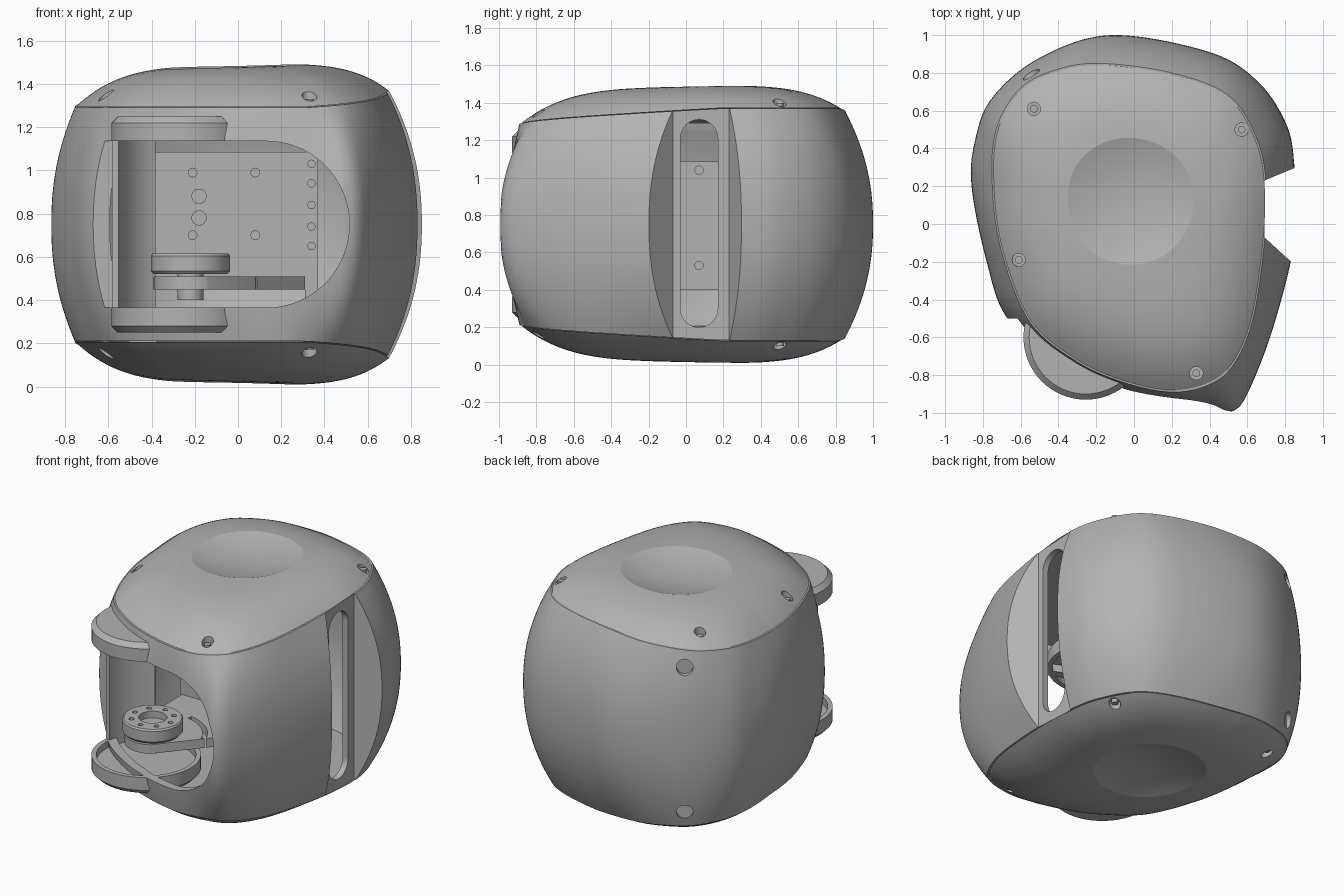
import bpy, bmesh, math
from mathutils import Vector

if "Cube" in bpy.data.objects:
    bpy.data.objects.remove(bpy.data.objects["Cube"])

GREY = (0.45, 0.45, 0.45, 1)
mat = bpy.data.materials.new("matte_grey")
mat.use_nodes = True
mat.diffuse_color = GREY
mat.node_tree.nodes["Principled BSDF"].inputs["Base Color"].default_value = GREY
N, MID = 180, 0.75
ANGLES = [math.tau * i / N for i in range(N)]


# ---------- helpers ----------
def loft(name, rings):
    """Skin closed rings of points and close both ends."""
    bm = bmesh.new()
    loops = [[bm.verts.new(p) for p in ring] for ring in rings]
    n = len(loops[0])
    for a, b in zip(loops, loops[1:]):
        for i in range(n):
            bm.faces.new((a[i], a[(i + 1) % n], b[(i + 1) % n], b[i]))
    bm.faces.new(loops[0][::-1])
    bm.faces.new(loops[-1])
    bmesh.ops.recalc_face_normals(bm, faces=bm.faces)
    me = bpy.data.meshes.new(name)
    bm.to_mesh(me)
    bm.free()
    me.materials.append(mat)
    ob = bpy.data.objects.new(name, me)
    bpy.context.collection.objects.link(ob)
    return ob


def lathe(name, profile, cx, cy, n=64):
    return loft(name, [[(cx + r * math.cos(math.tau * i / n), cy + r * math.sin(math.tau * i / n), z)
                        for i in range(n)] for r, z in profile])


def prism(name, pts, axis, a, b):
    place = {"x": lambda u, v, d: (d, u, v), "y": lambda u, v, d: (u, d, v), "z": lambda u, v, d: (u, v, d)}[axis]
    return loft(name, [[place(u, v, d) for u, v in pts] for d in (a, b)])


def arc(cx, cy, r, start, end, n=24):
    return [(cx + r * math.cos(math.radians(start + (end - start) * i / n)),
             cy + r * math.sin(math.radians(start + (end - start) * i / n))) for i in range(n + 1)]


def circle(cx, cy, r, n=24):
    return arc(cx, cy, r, 0, 360, n)[:-1]


def box(name, x0, x1, y0, y1, z0, z1):
    return prism(name, [(x0, y0), (x1, y0), (x1, y1), (x0, y1)], "z", z0, z1)


def cut(ob, *cutters):
    bpy.context.view_layer.objects.active = ob
    for c in cutters:
        m = ob.modifiers.new("cut", "BOOLEAN")
        m.operation, m.solver, m.object = "DIFFERENCE", "EXACT", c
        bpy.ops.object.modifier_apply(modifier=m.name)
        bpy.data.objects.remove(c)


def smooth(ob, degrees=30):
    bpy.ops.object.select_all(action="DESELECT")
    ob.select_set(True)
    bpy.context.view_layer.objects.active = ob
    bpy.ops.object.shade_smooth_by_angle(angle=math.radians(degrees))


def contour(pts):
    """Radius at every angle of a smooth closed curve through the points."""
    pts = [Vector(p) for p in pts]
    n, dense = len(pts), []
    for i in range(n):
        p0, p1, p2, p3 = (pts[(i + k) % n] for k in (-1, 0, 1, 2))
        for k in range(16):
            t = k / 16
            q = p1 * 2 + (p2 - p0) * t + (p0 * 2 - p1 * 5 + p2 * 4 - p3) * t * t \
                + (p1 * 3 - p0 - p2 * 3 + p3) * t ** 3
            q = q / 2
            dense.append((math.atan2(q.y, q.x) % math.tau, q.length))
    dense.sort()
    dense = [(dense[-1][0] - math.tau, dense[-1][1])] + dense + [(dense[0][0] + math.tau, dense[0][1])]
    out = []
    for a in ANGLES:
        j = next(k for k in range(1, len(dense)) if dense[k][0] >= a)
        (a0, r0), (a1, r1) = dense[j - 1], dense[j]
        out.append(r0 + (r1 - r0) * (a - a0) / max(a1 - a0, 1e-6))
    return out


def seam(x, y):
    return min(0.62, max(0.54, 0.571 + 0.055 * (x + y)))


# ---------- plan outlines ----------
belly = contour([(0.85, 0.3), (0.86, 0.05), (0.83, -0.2), (0.72, -0.6), (0.59, -0.92), (0.51, -0.995),
                 (0.4, -0.975), (0, -0.915), (-0.1, -0.88), (-0.4, -0.73), (-0.67, -0.5), (-0.78, -0.2),
                 (-0.86, 0.2), (-0.84, 0.45), (-0.75, 0.67), (-0.5, 0.88), (-0.12, 1), (0.4, 0.91),
                 (0.66, 0.75), (0.81, 0.52)])
rim = contour([(0.7, 0.2), (0.69, -0.1), (0.63, -0.5), (0.53, -0.74), (0.4, -0.85), (0.2, -0.89),
               (-0.05, -0.84), (-0.3, -0.73), (-0.55, -0.52), (-0.7, -0.15), (-0.75, 0.2), (-0.73, 0.5),
               (-0.6, 0.72), (-0.4, 0.82), (-0.17, 0.85), (0.2, 0.8), (0.5, 0.68), (0.65, 0.45)])


def wall_ring(t, inset=0.0, scale=1.0):
    bulge = max(0, 1 - abs(t) ** 2.2)
    ring = []
    for a, r0, r1 in zip(ANGLES, rim, belly):
        r = (r0 + (r1 - r0) * bulge - inset) * scale
        x, y = r * math.cos(a), r * math.sin(a)
        ring.append((x, y, MID + t * seam(r0 * scale * math.cos(a), r0 * scale * math.sin(a))))
    return ring


def notch(name, grow):
    g = grow
    return prism(name, [(0.69 - g, -0.07 - g), (1.05, -0.4 - g), (1.05, 0.38 + g), (0.69 - g, 0.23 + g)],
                 "z", -0.5, 2)


# ---------- body shell ----------
steps = [i / 14 for i in range(-14, 15)]
body = loft("body_shell", [wall_ring(-1, 0, 0.5)] + [wall_ring(t) for t in steps] + [wall_ring(1, 0, 0.5)])
cavity = loft("cavity_cutter", [wall_ring(t * 1.16, 0.06) for t in steps])
cut(cavity, notch("inner_notch_cutter", 0.04))
window = prism("window_cutter", [(-1.1, 0.365)] + arc(0.13, MID, 0.385, -90, 90, 48) + [(-1.1, 1.135)],
               "y", -1.3, -0.5)
slot = prism("slot_cutter", arc(0.07, 1.21, 0.1, 0, 180) + arc(0.07, 0.3, 0.1, 180, 360), "x", 0.5, 0.8)
cut(body, notch("notch_cutter", 0), cavity, window, slot)
for z in (0.27, 1.23):
    hole = prism("rear_hole_cutter", circle(0, 0, 0.05), "x", 0.94, 1.2)
    hole.rotation_euler.z = math.atan2(0.77, -0.53)
    hole.location.z = z
    bpy.context.view_layer.update()
    cut(body, hole)
smooth(body, 25)

# ---------- top and bottom caps ----------
screws = [(-0.53, 0.61, 0.64), (0.57, 0.5, 0.67), (-0.61, -0.19, 0.6), (0.33, -0.79, 0.6)]
for side, label in ((1, "top"), (-1, "bottom")):
    def cap_ring(s, domed=True):
        ring = []
        for a, r in zip(ANGLES, rim):
            ex, ey = r * 0.988 * math.cos(a), r * 0.988 * math.sin(a)
            x, y = ex * s, ey * s
            edge = seam(ex, ey) + 0.003
            crown = 0.733 + 0.025 * (x + y)
            h = edge + (crown - edge) * (1 - s ** 4) if domed else seam(x, y) + 0.003
            ring.append((x, y, MID + side * h))
        return ring
    cap = loft(label + "_cap", [cap_ring(0.4, False)] + [cap_ring(1 - i / 28) for i in range(28)])
    # shallow round dish
    dish = [(0.03 + 0.045 * i, 0.727 - 0.05 * (1 - ((0.03 + 0.045 * i) / 0.33) ** 2)) for i in range(9)]
    dish.append((0.4, 1.0))
    cut(cap, lathe("dish_cutter", [(r, MID + side * h) for r, h in dish], -0.05, 0.11, 96))
    for x, y, h in screws:
        cut(cap, prism("screw_hole_cutter", circle(x, y, 0.035), "z", MID + side * (h - 0.045), MID + side * 0.9))
        smooth(prism(label + "_screw", circle(x, y, 0.02), "z", MID + side * (h - 0.06), MID + side * (h - 0.02)))
    smooth(cap, 14)

    # round tray beside the window
    tray = [(0.02, 0.5), (0.3, 0.5), (0.33, 0.47), (0.33, 0.385), (0.3, 0.385), (0.3, 0.43), (0.02, 0.43)]
    smooth(lathe(label + "_tray", [(r, MID + side * h) for r, h in tray], -0.255, -0.6))

# ---------- curved inner wall ----------
smooth(prism("inner_wall", arc(-0.255, -0.6, 0.33, 172, 115) + arc(-0.255, -0.6, 0.3, 115, 172), "z", 0.36, 1.14))

# ---------- mounting plate and side bracket ----------
plate = box("mounting_plate", -0.4, 0.31, -0.03, 0.03, 0.51, 1.085)
for x in (-0.21, 0.08):
    for z in (0.7, 0.99):
        cut(plate, prism("bolt_cutter", circle(x, z, 0.02), "y", -0.2, 0.0))
bracket = box("side_bracket", 0.31, 0.37, -0.03, 0.2, 0.4, 1.085)
for z in (0.65, 0.74, 0.84, 0.94, 1.03):
    cut(bracket, prism("rivet_cutter", circle(0.34, z, 0.017), "y", -0.2, 0.0))
for z in (0.53, 1.04):
    cut(bracket, prism("side_bolt_cutter", circle(0.07, z, 0.022), "x", 0.35, 0.5))

# ---------- arm carrying the turntable ----------
arm = prism("arm", arc(-0.22, -0.58, 0.17, 180, 300) + [(0.31, -0.2), (0.31, 0.03), (-0.39, 0.03)], "z", 0.45, 0.51)
cut(arm, prism("arc_slot_cutter", arc(-0.22, -0.58, 0.33, 20, 80) + arc(-0.22, -0.58, 0.3, 80, 20), "z", 0.4, 0.6))
smooth(arm)

table = lathe("turntable", [(0.02, 0.52), (0.17, 0.52), (0.183, 0.535), (0.183, 0.605), (0.175, 0.615),
                            (0.085, 0.615), (0.085, 0.57), (0.02, 0.57)], -0.22, -0.58)
for k in range(8):
    a = math.tau * k / 8
    cut(table, prism("table_hole_cutter", circle(-0.22 + 0.13 * math.cos(a), -0.58 + 0.13 * math.sin(a), 0.016, 16),
                     "z", 0.58, 0.7))
smooth(table)
smooth(prism("turntable_shaft", circle(-0.22, -0.58, 0.06), "z", 0.4, 0.53))

# ---------- small pivot pins behind the turntable ----------
for z in (0.78, 0.88):
    smooth(prism("pivot_pin", circle(-0.18, z, 0.035), "y", -0.25, 0))
